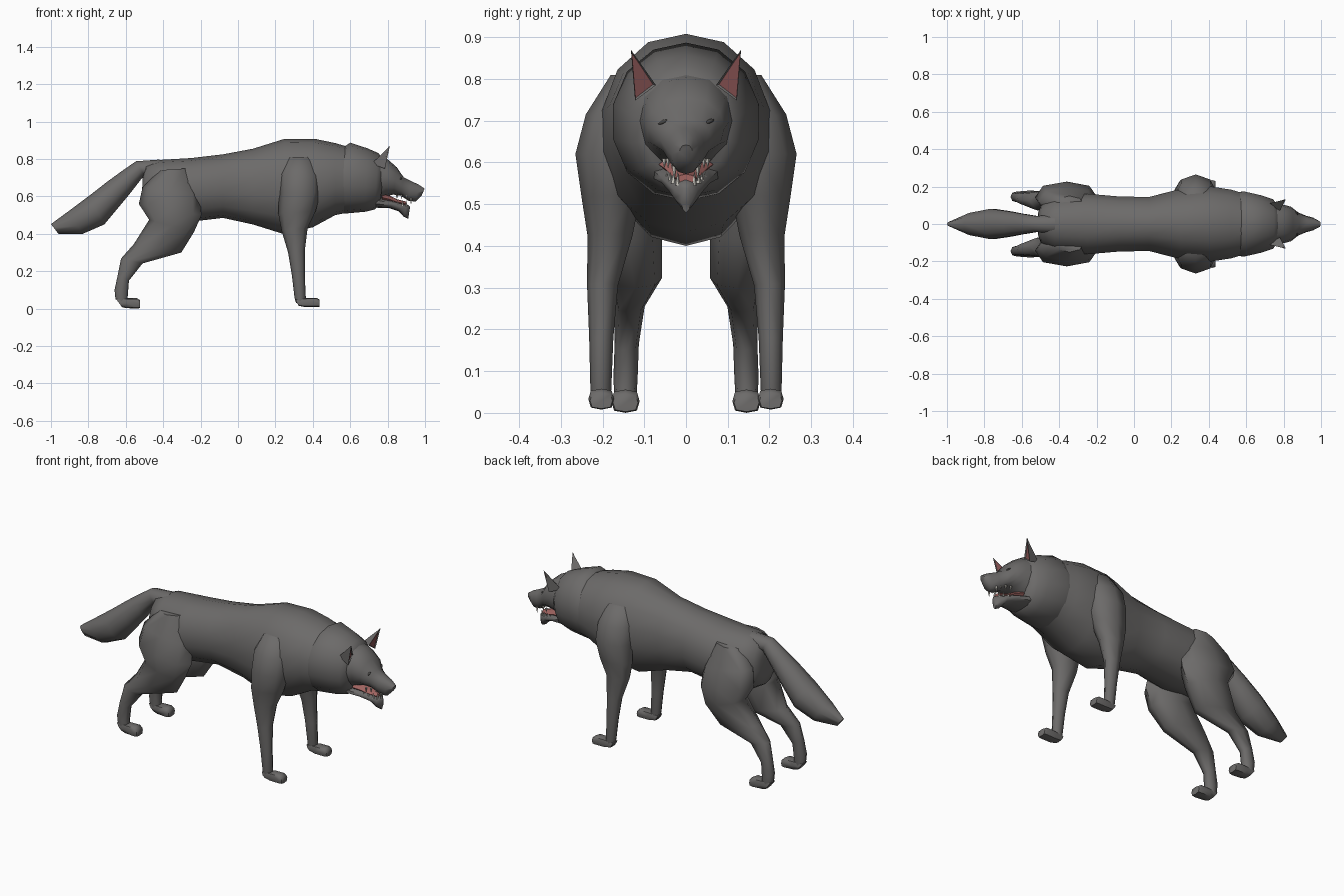
import bpy, bmesh, math
from mathutils import Vector


def material(name, rgb):
    m = bpy.data.materials.new(name)
    m.diffuse_color = (*rgb, 1)
    return m


FUR = material("grey fur", (0.15, 0.145, 0.142))
EAR = material("inner ear red", (0.24, 0.085, 0.085))
MOUTH = material("mouth pink", (0.36, 0.13, 0.12))
TEETH = material("tooth ivory", (0.55, 0.53, 0.48))
EYE = material("eye dark", (0.06, 0.058, 0.055))


def finish(bm, name, mats, angle=60):
    bmesh.ops.recalc_face_normals(bm, faces=bm.faces)
    me = bpy.data.meshes.new(name)
    bm.to_mesh(me)
    bm.free()
    for m in mats:
        me.materials.append(m)
    ob = bpy.data.objects.new(name, me)
    bpy.context.collection.objects.link(ob)
    bpy.ops.object.select_all(action='DESELECT')
    ob.select_set(True)
    bpy.context.view_layer.objects.active = ob
    bpy.ops.object.shade_smooth_by_angle(angle=math.radians(angle))
    return ob


def loft(name, rings, n=12, mat=FUR, side=1, power=2.0, angle=60):
    """Each ring: two side-profile points (xa, za) (xb, zb), y centre, half width."""
    bm = bmesh.new()
    loops = []
    for xa, za, xb, zb, yc, w in rings:
        c = Vector(((xa + xb) / 2, yc, (za + zb) / 2))
        u = Vector(((xa - xb) / 2, 0, (za - zb) / 2))
        loop = []
        for i in range(n):
            a = 2 * math.pi * i / n
            co, si = math.cos(a), math.sin(a)
            k = (abs(co) ** power + abs(si) ** power) ** (-1 / power)
            p = c + u * co * k + Vector((0, w * si * k, 0))
            p.y *= side
            loop.append(bm.verts.new(p))
        loops.append(loop)
    for a, b in zip(loops, loops[1:]):
        for i in range(n):
            j = (i + 1) % n
            bm.faces.new((a[i], a[j], b[j], b[i]))
    bm.faces.new(loops[0])
    bm.faces.new(loops[-1])
    return finish(bm, name, [mat], angle)


# Torso
loft("torso", [
    (-.51, .70, -.515, .57, 0, .06), (-.49, .77, -.505, .52, 0, .10),
    (-.42, .795, -.44, .48, 0, .145), (-.25, .805, -.25, .465, 0, .165),
    (-.08, .825, -.08, .485, 0, .15), (.08, .855, .08, .45, 0, .147),
    (.25, .908, .24, .40, 0, .19), (.41, .908, .40, .435, 0, .205),
    (.52, .885, .52, .50, 0, .187), (.64, .85, .64, .525, 0, .15)],
    n=14, power=2.15)

# Neck ruff
loft("neck", [
    (.53, .84, .51, .53, 0, .165), (.60, .887, .57, .508, 0, .178),
    (.69, .858, .68, .518, 0, .155), (.75, .832, .73, .53, 0, .135),
    (.785, .79, .76, .56, 0, .10)], n=14, power=2.1)

# Skull and upper muzzle
loft("head", [
    (.70, .825, .72, .57, 0, .12), (.795, .803, .79, .60, 0, .105),
    (.85, .755, .83, .61, 0, .092), (.885, .703, .87, .604, 0, .062),
    (.925, .682, .91, .577, 0, .045), (.965, .664, .95, .572, 0, .034),
    (.998, .642, .982, .605, 0, .016)], power=2.2)

# Lower jaw and tongue
loft("lower_jaw", [
    (.75, .60, .73, .54, 0, .08), (.83, .578, .81, .537, 0, .062),
    (.87, .565, .86, .52, 0, .046), (.905, .557, .885, .492, 0, .030),
    (.92, .545, .91, .48, 0, .012)], n=10)
loft("tongue", [
    (.77, .62, .77, .57, 0, .065), (.81, .605, .81, .565, 0, .050),
    (.85, .585, .85, .555, 0, .036), (.90, .572, .90, .55, 0, .022)],
    n=8, mat=MOUTH)

# Tail
loft("tail", [
    (-.42, .797, -.46, .70, 0, .05), (-.545, .788, -.50, .715, 0, .045),
    (-.615, .74, -.58, .612, 0, .058), (-.70, .678, -.64, .54, 0, .072),
    (-.80, .60, -.715, .45, 0, .085), (-.91, .518, -.83, .40, 0, .062),
    (-1.0, .452, -.96, .40, 0, .014)], n=10)


def tooth(name, x, y, z, tip_z, r):
    bm = bmesh.new()
    bmesh.ops.create_cone(bm, segments=5, radius1=r, radius2=0,
                          depth=abs(tip_z - z), cap_ends=True)
    for v in bm.verts:
        v.co.z *= 1 if tip_z > z else -1
        v.co += Vector((x, y, (z + tip_z) / 2))
    finish(bm, name, [TEETH])


for s, tag in ((1, "left"), (-1, "right")):
    # Front leg with shoulder
    loft("front_leg_" + tag, [
        (.40, .81, .26, .81, .12, .06), (.44, .71, .22, .72, .155, .085),
        (.44, .62, .22, .62, .172, .093), (.415, .52, .215, .51, .18, .07),
        (.372, .43, .232, .42, .182, .054), (.357, .31, .268, .30, .20, .037),
        (.357, .18, .288, .18, .203, .029), (.363, .05, .302, .06, .204, .025),
        (.35, .02, .31, .03, .204, .022)], n=8, side=s)
    loft("front_paw_" + tag, [
        (.305, .05, .325, .015, .203, .024), (.37, .058, .36, .008, .203, .030),
        (.42, .058, .42, .008, .203, .031), (.436, .048, .436, .01, .203, .027)],
        n=8, side=s, power=3.2)

    # Hind leg with thigh
    loft("hind_leg_" + tag, [
        (-.27, .75, -.42, .74, .10, .05), (-.205, .61, -.51, .65, .12, .075),
        (-.195, .50, -.53, .56, .142, .084), (-.235, .41, -.475, .475, .142, .084),
        (-.303, .30, -.557, .345, .122, .064), (-.51, .242, -.625, .268, .135, .036),
        (-.583, .15, -.643, .18, .142, .029), (-.59, .06, -.66, .10, .145, .029),
        (-.59, .02, -.655, .05, .145, .026)], n=8, side=s, power=2.3)
    loft("hind_paw_" + tag, [
        (-.655, .055, -.62, .008, .145, .026), (-.585, .056, -.60, .003, .145, .032),
        (-.54, .056, -.54, 0, .145, .034), (-.523, .045, -.523, .003, .145, .03)],
        n=8, side=s, power=3.2)

    # Ear with a recessed red inside
    bm = bmesh.new()
    a, b, c, tip = [bm.verts.new((x, y * s, z)) for x, y, z in
                    ((.78, .072, .785), (.785, .122, .748),
                     (.715, .108, .775), (.812, .132, .87))]
    front = bm.faces.new((a, b, tip))
    for f in ((b, c, tip), (c, a, tip), (a, c, b)):
        bm.faces.new(f)
    bmesh.ops.recalc_face_normals(bm, faces=bm.faces)
    bmesh.ops.inset_individual(bm, faces=[front], thickness=.006, depth=-.006)
    front.material_index = 1
    finish(bm, "ear_" + tag, [FUR, EAR], 40)

    # Eye
    bm = bmesh.new()
    bmesh.ops.create_uvsphere(bm, u_segments=8, v_segments=6, radius=.01)
    for v in bm.verts:
        v.co = Vector((v.co.x * 1.2 + .866, s * (v.co.y * 1.3 + .054),
                       v.co.z * .6 + .697 + v.co.y * s * .5))
    finish(bm, "eye_" + tag, [EYE])

    # Fangs and small cheek teeth
    tooth("upper_fang_" + tag, .925, s * .028, .592, .555, .007)
    tooth("lower_fang_" + tag, .90, s * .02, .545, .582, .006)
    for i in range(3):
        tooth(f"upper_tooth_{i}_{tag}", .90 - i * .025, s * (.034 + i * .009),
              .61, .585, .007)
        tooth(f"lower_tooth_{i}_{tag}", .88 - i * .025, s * (.03 + i * .008),
              .55, .577, .007)
